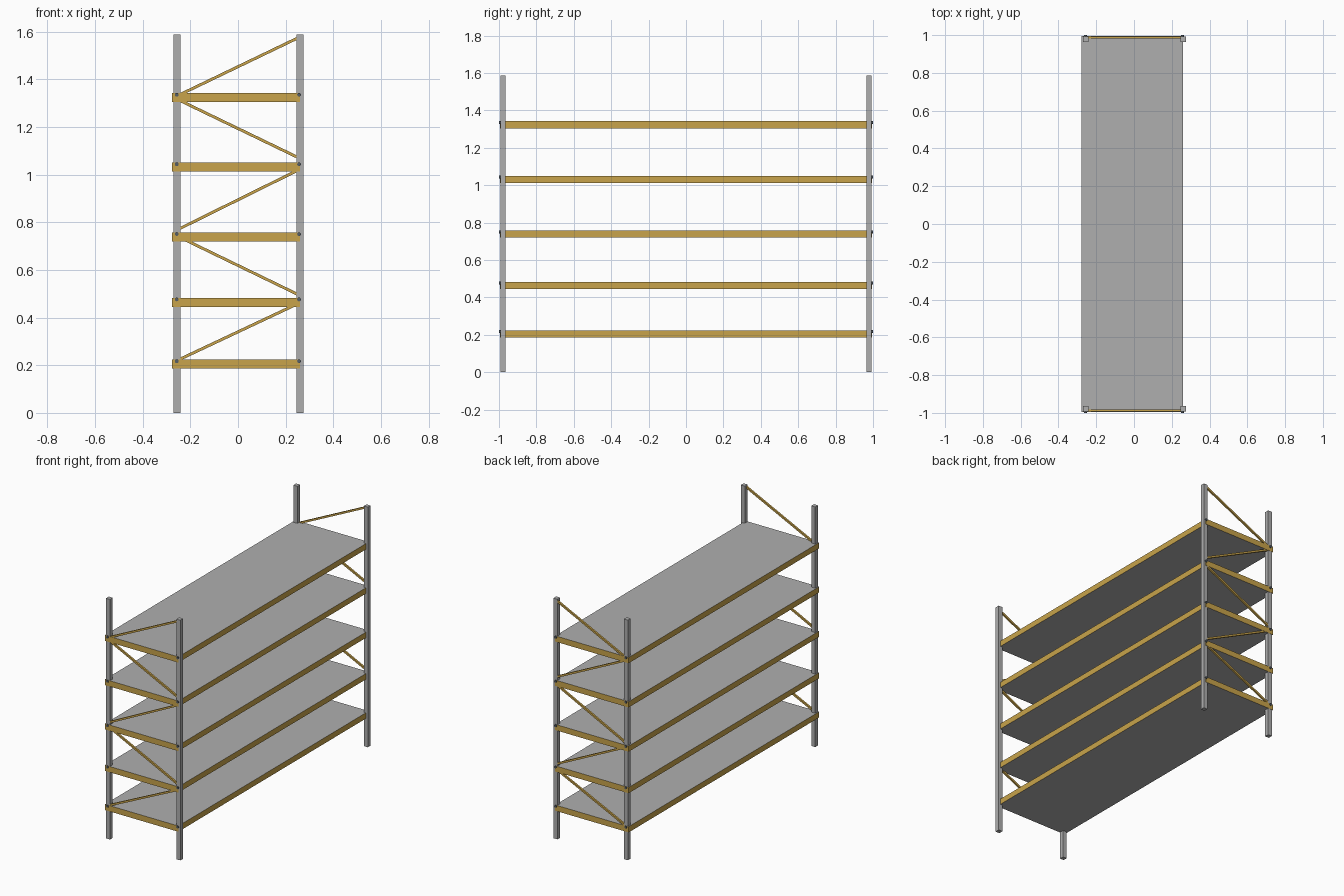
import bpy, bmesh, math
from mathutils import Matrix, Vector

if "Cube" in bpy.data.objects:
    bpy.data.objects.remove(bpy.data.objects["Cube"])


def material(name, rgb):
    m = bpy.data.materials.new(name)
    m.diffuse_color = (*rgb, 1)
    m.use_nodes = True
    m.node_tree.nodes["Principled BSDF"].inputs["Base Color"].default_value = m.diffuse_color
    return m


GOLD = material("golden_paint", (0.58, 0.37, 0.07))
GREY = material("grey_metal", (0.43, 0.43, 0.43))
DARK = material("dark_steel", (0.09, 0.11, 0.13))


def finish(bm, name, mats):
    me = bpy.data.meshes.new(name)
    bm.to_mesh(me)
    bm.free()
    for m in mats:
        me.materials.append(m)
    ob = bpy.data.objects.new(name, me)
    bpy.context.collection.objects.link(ob)
    return ob


def box(name, lo, hi, mats, tilt=0.0):
    """Box between two corners, tilted about y through its centre."""
    lo, hi = Vector(lo), Vector(hi)
    bm = bmesh.new()
    bmesh.ops.create_cube(bm, size=1, matrix=Matrix.Diagonal((*(hi - lo), 1)))
    if len(mats) > 1:  # second colour on the horizontal faces
        for f in bm.faces:
            f.material_index = int(abs(f.normal.z) > 0.5)
    bmesh.ops.transform(bm, verts=bm.verts, matrix=Matrix.Translation(
        (lo + hi) / 2) @ Matrix.Rotation(tilt, 4, 'Y'))
    return finish(bm, name, mats)


def bolt(name, x, y, z):
    bm = bmesh.new()
    bmesh.ops.create_cone(bm, cap_ends=True, segments=12, radius1=0.008,
                          radius2=0.008, depth=0.01,
                          matrix=Matrix.Translation((x, y, z)) @ Matrix.Rotation(math.pi / 2, 4, 'X'))
    return finish(bm, name, [DARK])


# Shelves: golden edges, grey top and underside
TOPS = [0.224, 0.483, 0.757, 1.05, 1.342]
for i, z in enumerate(TOPS):
    box(f"shelf_{i + 1}", (-0.277, -0.9945, z - 0.038), (0.26, 0.9945, z), [GOLD, GREY])

# Zigzag braces: height at the left and right posts
BRACES = [(0.220, 0.460), (0.742, 0.495), (0.768, 1.020), (1.316, 1.070), (1.330, 1.575)]

for s, end in ((-1, "front"), (1, "back")):
    # Corner posts
    for side, x in (("left", -0.2555), ("right", 0.2595)):
        y0, y1 = sorted((s * 0.964, s * 0.993))
        box(f"{end}_{side}_post", (x - 0.0145, y0, 0), (x + 0.0145, y1, 1.587), [GREY])
    # Bolts holding the shelves to the posts
    for i, z in enumerate(TOPS):
        for side, x in (("left", -0.257), ("right", 0.256)):
            bolt(f"{end}_{side}_bolt_{i + 1}", x, s * 0.995, z - 0.007)
    # Diagonal braces
    for i, (za, zb) in enumerate(BRACES):
        half = math.hypot(0.51, zb - za) / 2
        zm = (za + zb) / 2
        box(f"{end}_brace_{i + 1}", (-half, s * 0.987 - 0.006, zm - 0.006),
            (half, s * 0.987 + 0.006, zm + 0.006), [GOLD], -math.atan2(zb - za, 0.51))
